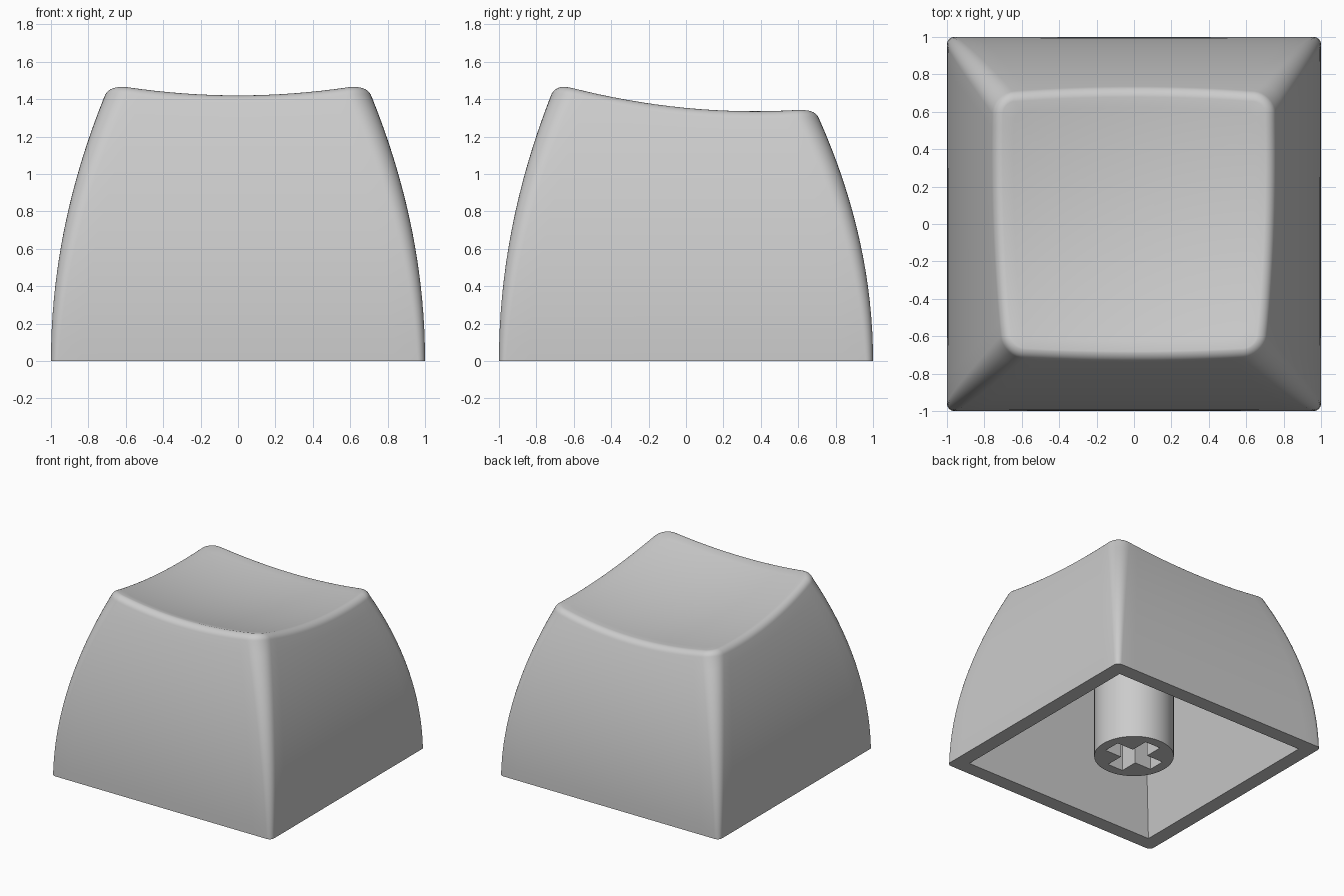
import bpy, bmesh, math

cube = bpy.data.objects.get("Cube")
if cube:
    bpy.data.objects.remove(cube)

grey = bpy.data.materials.new("light grey plastic")
grey.use_nodes = True
grey.diffuse_color = (0.6, 0.6, 0.6, 1)
grey.node_tree.nodes["Principled BSDF"].inputs["Base Color"].default_value = (0.6, 0.6, 0.6, 1)

FILLET, LEAN, ROOF = 0.06, math.radians(20), 1.15
CORNER_STEPS, SIDE_STEPS = 8, 16


def finish(bm, name):
    bmesh.ops.remove_doubles(bm, verts=bm.verts, dist=1e-5)
    bmesh.ops.recalc_face_normals(bm, faces=bm.faces)
    mesh = bpy.data.meshes.new(name)
    bm.to_mesh(mesh)
    bm.free()
    mesh.materials.append(grey)
    obj = bpy.data.objects.new(name, mesh)
    bpy.context.collection.objects.link(obj)
    bpy.ops.object.select_all(action="DESELECT")
    obj.select_set(True)
    bpy.context.view_layer.objects.active = obj
    bpy.ops.object.shade_smooth_by_angle(angle=math.radians(30))


def rounded_square():
    """Points as (corner-centre fraction x, y, arc cos, arc sin)."""
    pts = []
    for q in range(4):
        a0 = q * math.pi / 2
        sx, sy = [(1, 1), (-1, 1), (-1, -1), (1, -1)][q]
        nx, ny = [(-1, 1), (-1, -1), (1, -1), (1, 1)][q]
        for i in range(CORNER_STEPS + 1):
            a = a0 + i / CORNER_STEPS * math.pi / 2
            pts.append((sx, sy, math.cos(a), math.sin(a)))
        for i in range(1, SIDE_STEPS):
            t = i / SIDE_STEPS
            pts.append((sx + (nx - sx) * t, sy + (ny - sy) * t,
                        math.cos(a0 + math.pi / 2), math.sin(a0 + math.pi / 2)))
    return pts


def dish(x, y):
    return 1.285 - 0.103 * y + 0.14 * (x * x + y * y)


def outer(p, z, inset=0):
    """Point on the curved outer wall at height z."""
    sx, sy, ca, sa = p
    r = 0.04 + 0.06 * z
    w = 1 - 0.143 * z * z
    h = 1 - (0.172 if sy > 0 else 0.138) * z * z
    return sx * (w - r) + (r - inset) * ca, sy * (h - r) + (r - inset) * sa


outline = rounded_square()

# Height on each wall where the rim rounding starts
starts = []
for p in outline:
    z = 1.35
    for _ in range(4):
        z = dish(*outer(p, z, FILLET * math.cos(LEAN))) - FILLET * (1 - math.sin(LEAN))
    starts.append(z)

# Rings from cavity roof, down inside, out under the wall, up and over the rim
rings = []
for half, z in ((0.68, ROOF), (0.88, 0)):
    rings.append([(p[0] * half, p[1] * half, z) for p in outline])
for i in range(17):
    rings.append([(*outer(p, s * i / 16), s * i / 16) for p, s in zip(outline, starts)])
for i in range(1, 9):
    a = LEAN + (math.pi / 2 - LEAN) * i / 8
    inset = FILLET * (math.cos(LEAN) - math.cos(a))
    rise = FILLET * (math.sin(a) - math.sin(LEAN))
    rings.append([(*outer(p, s, inset), s + rise) for p, s in zip(outline, starts)])
rim = rings[-1]
for i in range(1, 12):
    k = 1 - i / 12
    rings.append([(x * k, y * k, dish(x * k, y * k)) for x, y, _ in rim])

# Keycap shell
bm = bmesh.new()
loops = [[bm.verts.new(co) for co in ring] for ring in rings]
n = len(outline)
for a, b in zip(loops, loops[1:]):
    for i in range(n):
        j = (i + 1) % n
        bm.faces.new((a[i], a[j], b[j], b[i]))
for loop, z in ((loops[0], ROOF), (loops[-1], dish(0, 0))):
    centre = bm.verts.new((0, 0, z))
    for i in range(n):
        bm.faces.new((loop[i], loop[(i + 1) % n], centre))
bmesh.ops.dissolve_degenerate(bm, dist=1e-6, edges=bm.edges)
finish(bm, "keycap_shell")

# Stem with a cross-shaped socket
bm = bmesh.new()


def edge_loop(points):
    vs = [bm.verts.new((x, y, 0)) for x, y in points]
    return [bm.edges.new((vs[i - 1], vs[i])) for i in range(len(vs))]


def raise_loop(edges, height):
    new = bmesh.ops.extrude_edge_only(bm, edges=edges)["geom"]
    bmesh.ops.translate(bm, vec=(0, 0, height),
                        verts=[g for g in new if isinstance(g, bmesh.types.BMVert)])
    return [g for g in new if isinstance(g, bmesh.types.BMEdge)]


L, T = 0.22, 0.07
cross = []
for q in range(4):
    c, s = [(1, 0), (0, 1), (-1, 0), (0, -1)][q]
    cross += [(x * c - y * s, x * s + y * c) for x, y in ((L, -T), (L, T), (T, T))]
circle = [(0.3 * math.cos(i * math.pi / 32), 0.3 * math.sin(i * math.pi / 32)) for i in range(64)]
ring, socket = edge_loop(circle), edge_loop(cross)
bmesh.ops.triangle_fill(bm, edges=ring + socket, use_beauty=True)
raise_loop(ring, ROOF + 0.01)
top = raise_loop(socket, 0.5)
bmesh.ops.triangle_fill(bm, edges=top, use_beauty=True)
finish(bm, "stem")
